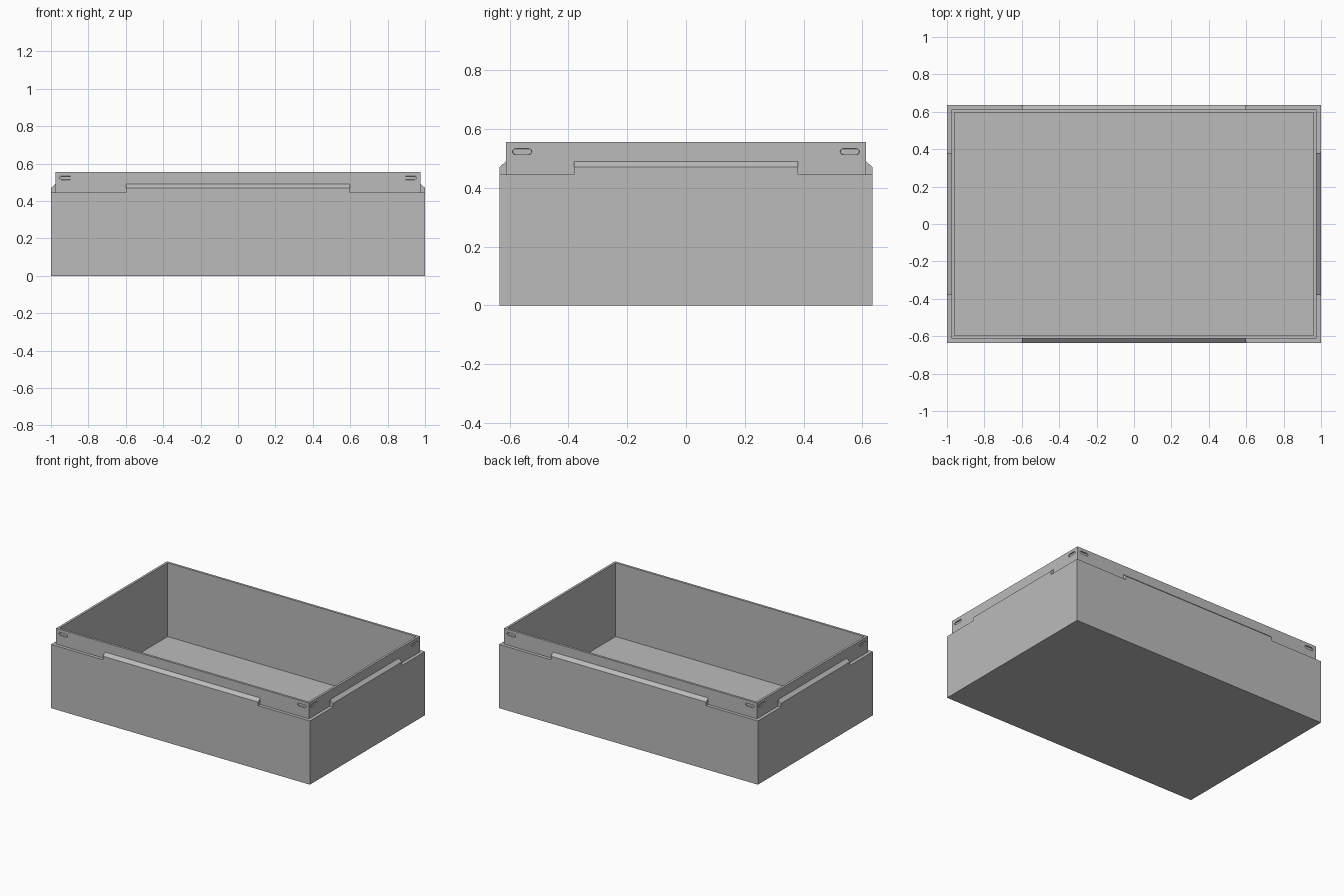
import bpy, bmesh
from math import cos, sin, pi, radians
from mathutils import Matrix

if "Cube" in bpy.data.objects:
    bpy.data.objects.remove(bpy.data.objects["Cube"])

HX, HY = 1.0, 0.635            # outer half sizes
STEP, WALL = 0.023, 0.016      # ledge width, rim wall thickness
LEDGE, TOP, FLOOR = 0.445, 0.555, 0.04

grey = bpy.data.materials.new("plain grey")
grey.use_nodes = True
grey.diffuse_color = (0.5, 0.5, 0.5, 1)
grey.node_tree.nodes["Principled BSDF"].inputs["Base Color"].default_value = (0.5, 0.5, 0.5, 1)


def finish(bm, name):
    bmesh.ops.recalc_face_normals(bm, faces=bm.faces)
    mesh = bpy.data.meshes.new(name)
    bm.to_mesh(mesh)
    bm.free()
    mesh.materials.append(grey)
    obj = bpy.data.objects.new(name, mesh)
    bpy.context.collection.objects.link(obj)
    return obj


def loft(name, rings):
    """Solid skin through matching closed rings, capped at both ends."""
    bm = bmesh.new()
    loops = [[bm.verts.new(p) for p in ring] for ring in rings]
    n = len(loops[0])
    for a, b in zip(loops, loops[1:]):
        for i in range(n):
            j = (i + 1) % n
            bm.faces.new((a[i], a[j], b[j], b[i]))
    bm.faces.new(loops[0])
    bm.faces.new(loops[-1])
    return finish(bm, name)


def rect(inset, z):
    x, y = HX - inset, HY - inset
    return [(-x, -y, z), (x, -y, z), (x, y, z), (-x, y, z)]


# Open box with a stepped-in rim
box = loft("box_shell", [
    rect(0, 0), rect(0, LEDGE), rect(STEP, LEDGE), rect(STEP, TOP),
    rect(STEP + WALL, TOP), rect(STEP + WALL, FLOOR)])


def stadium(cx, y, radius):
    """Rounded slot outline facing the -y direction."""
    pts = []
    for side, start in ((1, -pi / 2), (-1, pi / 2)):
        for k in range(9):
            a = start + pi * k / 8
            pts.append((cx + side * 0.023 + radius * cos(a), y, 0.523 + radius * sin(a)))
    return pts


# Per side: name, turn, distance to outer wall, half length of wall, half length of tab
sides = [("front", 0, HY, HX, 0.6), ("left", 90, HX, HY, 0.38),
         ("back", 180, HY, HX, 0.6), ("right", 270, HX, HY, 0.38)]

cutters = []
for name, turn, dist, half, tab in sides:
    spin = Matrix.Rotation(radians(turn), 4, 'Z')

    # Locating tab with a sloped top, standing on the ledge
    profile = [(-dist, LEDGE), (-dist, 0.47), (-dist + STEP, 0.49), (-dist + STEP, LEDGE)]
    strip = loft(name + "_tab", [[(x, y, z) for y, z in profile] for x in (-tab, tab)])
    strip.data.transform(spin)

    # Shallow slots near both ends of the rim
    for s in (-1, 1):
        cx = s * (half - STEP - 0.055)
        face = -dist + STEP
        cutter = loft("slot_cutter", [stadium(cx, face - 0.01, 0.011),
                                      stadium(cx, face + 0.008, 0.009)])
        cutter.data.transform(spin)
        cutter.hide_render = True
        mod = box.modifiers.new("slot", 'BOOLEAN')
        mod.operation = 'DIFFERENCE'
        mod.solver = 'EXACT'
        mod.object = cutter
        cutters.append(cutter)

# Bake the slots and drop the cutters
bpy.context.view_layer.update()
deps = bpy.context.evaluated_depsgraph_get()
baked = bpy.data.meshes.new_from_object(box.evaluated_get(deps))
box.modifiers.clear()
box.data = baked
for cutter in cutters:
    bpy.data.objects.remove(cutter)
